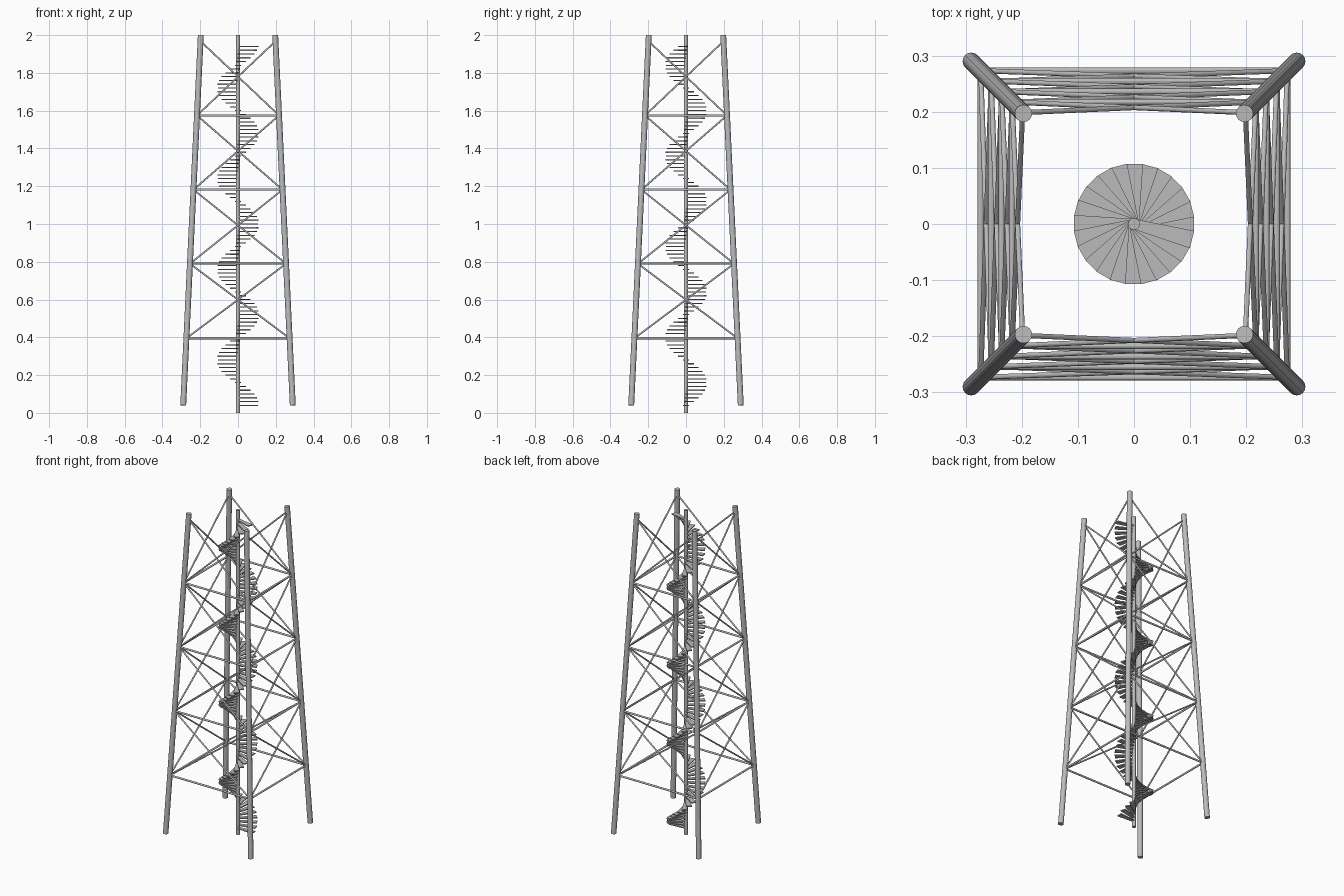
import bpy, bmesh, math
from mathutils import Vector, Matrix

cube = bpy.data.objects.get("Cube")
if cube:
    bpy.data.objects.remove(cube)

steel = bpy.data.materials.new("grey_steel")
steel.use_nodes = True
GREY = (0.5, 0.5, 0.5, 1)
steel.diffuse_color = GREY
steel.node_tree.nodes["Principled BSDF"].inputs["Base Color"].default_value = GREY

BASE, TOP = 0.04, 2.0
LEVELS = [0.395, 0.79, 1.182, 1.575, 1.968]


def finish(name, bm):
    mesh = bpy.data.meshes.new(name)
    bm.to_mesh(mesh)
    bm.free()
    mesh.materials.append(steel)
    obj = bpy.data.objects.new(name, mesh)
    bpy.context.collection.objects.link(obj)
    return obj


def add_rod(bm, a, b, radius, sides):
    axis = b - a
    turn = axis.to_track_quat('Z', 'Y').to_matrix().to_4x4()
    bmesh.ops.create_cone(bm, cap_ends=True, segments=sides, radius1=radius,
                          radius2=radius, depth=axis.length,
                          matrix=Matrix.Translation((a + b) / 2) @ turn)


def corner(i, z):
    # Leg centre line at a height, counted round the four corners
    r = 0.29 - 0.093 * (z - BASE) / (TOP - BASE)
    sx, sy = [(1, 1), (-1, 1), (-1, -1), (1, -1)][i % 4]
    return Vector((sx * r, sy * r, z))


# Four leaning legs
for i, name in enumerate(["back_left", "back_right", "front_right", "front_left"]):
    bm = bmesh.new()
    add_rod(bm, corner(i, BASE), corner(i, TOP), 0.0155, 16)
    finish(name + "_leg", bm)

# Horizontal rails and crossed braces on each side
for i, side in enumerate(["back", "right", "front", "left"]):
    rails, braces = bmesh.new(), bmesh.new()
    for low, high in zip(LEVELS, LEVELS[1:]):
        add_rod(rails, corner(i, low), corner(i + 1, low), 0.0055, 12)
        add_rod(braces, corner(i, low), corner(i + 1, high), 0.0045, 12)
        add_rod(braces, corner(i + 1, low), corner(i, high), 0.0045, 12)
    finish(side + "_rails", rails)
    finish(side + "_cross_braces", braces)

# Central pole
bm = bmesh.new()
add_rod(bm, Vector((0, 0, 0)), Vector((0, 0, TOP)), 0.0105, 16)
finish("stair_pole", bm)

# Spiral of wedge-shaped treads, four turns
PER_TURN, TURNS, RISE, THICK = 24, 4, 0.02, 0.006
bm = bmesh.new()
for n in range(PER_TURN * TURNS):
    turn = Matrix.Rotation(math.tau * n / PER_TURN, 4, 'Z')
    z = BASE + RISE * n - THICK / 2
    plan = [(0, -0.009), (0.107, -0.016), (0.107, 0.016), (0, 0.009)]
    face = bm.faces.new([bm.verts.new(turn @ Vector((x, y, z))) for x, y in plan])
    out = bmesh.ops.extrude_face_region(bm, geom=[face])
    for v in out["geom"]:
        if isinstance(v, bmesh.types.BMVert):
            v.co.z += THICK
bmesh.ops.recalc_face_normals(bm, faces=bm.faces)
finish("spiral_treads", bm)
